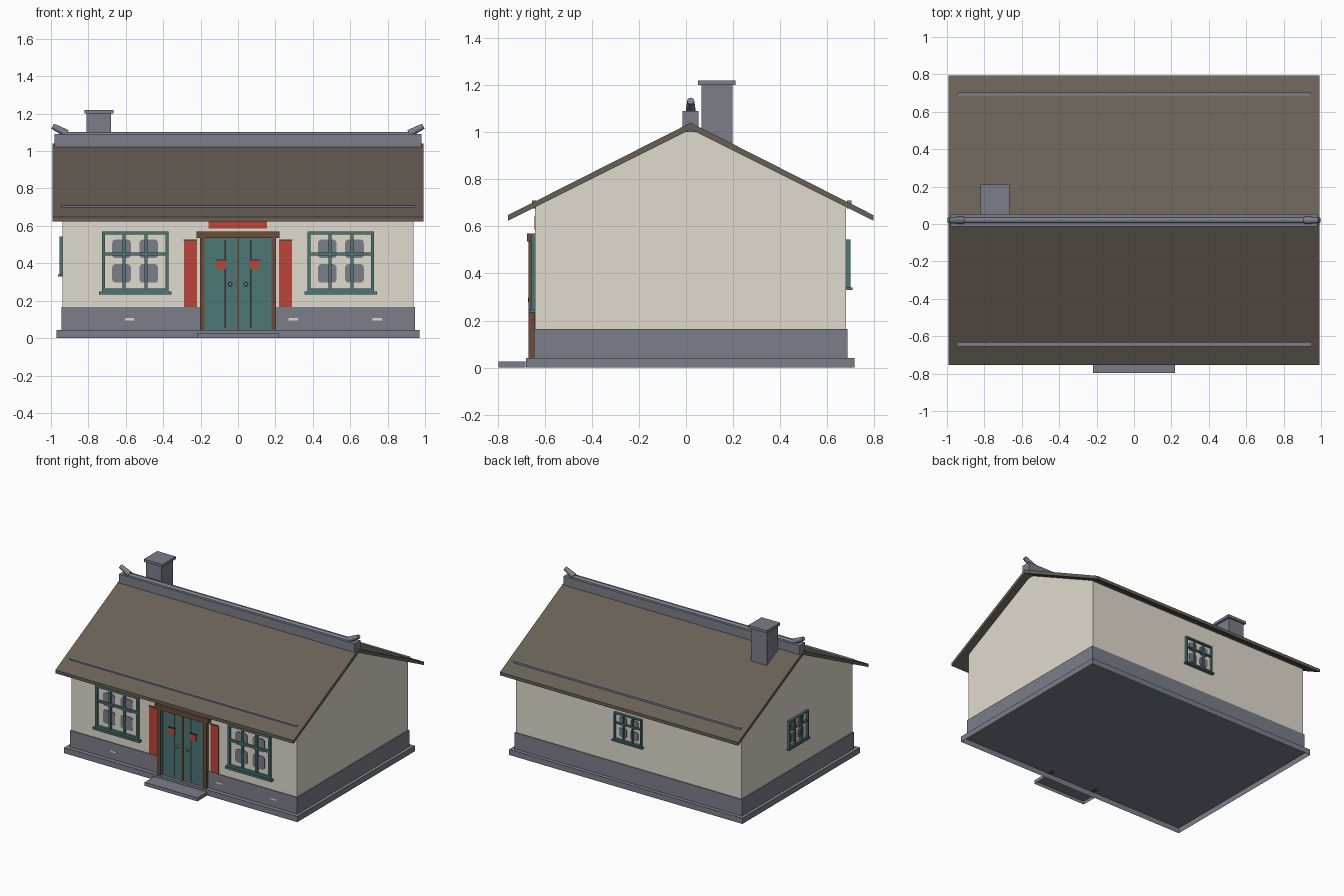
import bpy, bmesh
from math import pi
from mathutils import Matrix, Vector

cube = bpy.data.objects.get("Cube")
if cube:
    bpy.data.objects.remove(cube)


def material(name, r, g, b):
    m = bpy.data.materials.new(name)
    m.use_nodes = True
    m.diffuse_color = (r, g, b, 1)
    m.node_tree.nodes["Principled BSDF"].inputs["Base Color"].default_value = (r, g, b, 1)
    return m


PLASTER = material("cream plaster", 0.75, 0.71, 0.62)
STONE = material("grey stone", 0.2, 0.21, 0.255)
ROOF = material("brown grey roof", 0.138, 0.118, 0.094)
TEAL = material("teal paint", 0.072, 0.18, 0.175)
RED = material("red paper", 0.5, 0.06, 0.042)
WOOD = material("brown wood", 0.15, 0.072, 0.04)
DARK = material("dark iron", 0.025, 0.025, 0.028)


def finish(name, mat, bm, matrix=None):
    if matrix:
        bm.transform(matrix)
    bmesh.ops.recalc_face_normals(bm, faces=bm.faces)
    mesh = bpy.data.meshes.new(name)
    bm.to_mesh(mesh)
    bm.free()
    mesh.materials.append(mat)
    obj = bpy.data.objects.new(name, mesh)
    bpy.context.collection.objects.link(obj)
    return obj


def box(name, mat, x, y, z, matrix=None, corner=0, recess=0):
    """Box between (low, high) pairs; corner rounds edges along y, recess hollows the underside."""
    bm = bmesh.new()
    bmesh.ops.create_cube(bm, size=1)
    for v in bm.verts:
        v.co = [p[0] if c < 0 else p[1] for c, p in zip(v.co, (x, y, z))]
    if corner:
        edges = [e for e in bm.edges if abs(e.verts[0].co.y - e.verts[1].co.y) > 1e-5]
        bmesh.ops.bevel(bm, geom=edges, offset=corner, segments=3, affect='EDGES', profile=0.5)
    if recess:
        bottom = min(bm.faces, key=lambda f: f.calc_center_median().z)
        bmesh.ops.inset_region(bm, faces=[bottom], thickness=0.003)
        bmesh.ops.translate(bm, verts=bottom.verts, vec=(0, 0, recess))
    return finish(name, mat, bm, matrix)


def prism(name, mat, profile, half):
    """Extrude a (y, z) profile along x."""
    bm = bmesh.new()
    face = bm.faces.new([bm.verts.new((-half, y, z)) for y, z in profile])
    new = bmesh.ops.extrude_face_region(bm, geom=[face])["geom"]
    bmesh.ops.translate(bm, vec=(2 * half, 0, 0),
                        verts=[g for g in new if isinstance(g, bmesh.types.BMVert)])
    return finish(name, mat, bm)


def rod(name, mat, start, end, r1, r2):
    a, b = Vector(start), Vector(end)
    bm = bmesh.new()
    bmesh.ops.create_cone(bm, cap_ends=True, segments=16, radius1=r1, radius2=r2,
                          depth=(b - a).length)
    turn = (b - a).to_track_quat('Z', 'Y').to_matrix().to_4x4()
    obj = finish(name, mat, bm, Matrix.Translation((a + b) / 2) @ turn)
    for p in obj.data.polygons:
        p.use_smooth = len(p.vertices) == 4
    return obj


# Body: hollow ground slab and step, plinth with small vents, gabled walls
MID = 0.02
box("ground_slab", STONE, (-0.97, 0.97), (-0.68, 0.715), (0, 0.042), recess=0.039)
box("door_step", STONE, (-0.22, 0.22), (-0.796, -0.681), (0, 0.026), recess=0.023)
box("plinth", STONE, (-0.945, 0.945), (-0.646, 0.686), (0.042, 0.165))
for name, x in (("right", -0.58), ("inner_left", 0.295), ("outer_left", 0.745)):
    box(name + "_plinth_vent", PLASTER, (x - 0.025, x + 0.025), (-0.648, -0.64), (0.095, 0.107))
prism("walls", PLASTER, [(-0.64, 0.16), (0.68, 0.16), (0.68, 0.688),
                         (MID, 1.024), (-0.64, 0.688)], 0.937)

# Roof, eave rails and ridge
prism("roof", ROOF, [(-0.755, 0.624), (-0.755, 0.648), (MID, 1.04), (0.795, 0.648),
                     (0.795, 0.624), (MID, 1.012)], 0.991)
for side, y in (("front", -0.645), ("back", 0.693)):
    box(side + "_eave_rail", STONE, (-0.945, 0.945), (y - 0.009, y + 0.009), (0.675, 0.709))
box("ridge_beam", STONE, (-0.98, 0.98), (-0.014, 0.054), (1.0, 1.09))
rod("ridge_roll", STONE, (-0.95, MID, 1.085), (0.95, MID, 1.085), 0.016, 0.016)
for side, s in (("left", 1), ("right", -1)):
    rod(side + "_ridge_horn", STONE, (s * 0.915, MID, 1.093), (s * 0.991, MID, 1.133), 0.021, 0.015)

# Chimney
box("chimney", STONE, (-0.81, -0.68), (0.065, 0.197), (0.92, 1.2))
box("chimney_cap", STONE, (-0.82, -0.665), (0.052, 0.211), (1.2, 1.22))


# Windows: built facing -y around the origin, then turned onto a wall
def window(name, place, w, h):
    hw, hh, t = w / 2, h / 2, w * 0.045
    for i, s in enumerate((-1, 1)):
        side = ("left", "right")[i]
        level = ("lower", "upper")[i]
        edge = s * (hw - t / 2)
        box(f"{name}_{side}_stile", TEAL, (edge - t / 2, edge + t / 2), (-0.018, 0.01), (-hh, hh), place)
        edge = s * (hh - t / 2)
        box(f"{name}_{level}_rail", TEAL, (-hw + t, hw - t), (-0.018, 0.01), (edge - t / 2, edge + t / 2), place)
        bar = s * w / 6
        box(f"{name}_{side}_mullion", TEAL, (bar - t / 2, bar + t / 2), (-0.015, 0.01), (-hh + t, hh - t), place)
        for row, z in (("lower", -0.2 * h), ("upper", 0.21 * h)):
            x, r = s * 0.205 * w, 0.14 * w
            box(f"{name}_{row}_{side}_pane", STONE, (x - r, x + r), (-0.005, 0.004),
                (z - r, z + r), place, corner=0.05 * w)
    box(f"{name}_transom", TEAL, (-hw + t, hw - t), (-0.016, 0.01), (h * 0.1, h * 0.1 + t), place)
    box(f"{name}_sill", TEAL, (-hw - t, hw + t), (-0.026, 0.01), (-hh - t, -hh), place)


def on_wall(x, y, z, turn=0):
    return Matrix.Translation((x, y, z)) @ Matrix.Rotation(turn, 4, 'Z')


window("front_left_window", on_wall(0.55, -0.64, 0.41), 0.355, 0.32)
window("front_right_window", on_wall(-0.55, -0.64, 0.41), 0.355, 0.32)
window("back_window", on_wall(0, 0.68, 0.442, pi), 0.23, 0.205)
window("right_window", on_wall(-0.937, MID, 0.442, -pi / 2), 0.23, 0.205)

# Double door with posts, lintel, plaques and pulls
box("door_lintel", WOOD, (-0.222, 0.222), (-0.675, -0.63), (0.535, 0.57))
box("door_meeting_strip", WOOD, (-0.005, 0.005), (-0.662, -0.64), (0.042, 0.535))
for side, s in (("left", 1), ("right", -1)):
    def span(a, b):
        return sorted((s * a, s * b))
    box(side + "_door_post", WOOD, span(0.178, 0.204), (-0.668, -0.63), (0.03, 0.535))
    box(side + "_door_leaf", TEAL, span(0.004, 0.178), (-0.656, -0.63), (0.042, 0.535))
    box(side + "_door_groove", DARK, span(0.064, 0.072), (-0.658, -0.65), (0.055, 0.525))
    box(side + "_door_edge_batten", TEAL, span(0.166, 0.178), (-0.66, -0.65), (0.042, 0.535))
    box(side + "_door_plaque", RED, span(0.063, 0.115), (-0.663, -0.655), (0.37, 0.416))
    box(side + "_plaque_rod", DARK, span(0.061, 0.117), (-0.664, -0.655), (0.416, 0.421))
    rod(side + "_door_pull", STONE, (s * 0.042, -0.654, 0.288), (s * 0.042, -0.67, 0.288), 0.012, 0.009)
    box(side + "_wall_banner", RED, span(0.22, 0.29), (-0.643, -0.637), (0.165, 0.522))
    box(side + "_banner_rod", DARK, span(0.218, 0.292), (-0.645, -0.637), (0.522, 0.527))
box("top_banner", RED, (-0.157, 0.155), (-0.643, -0.637), (0.585, 0.645))
